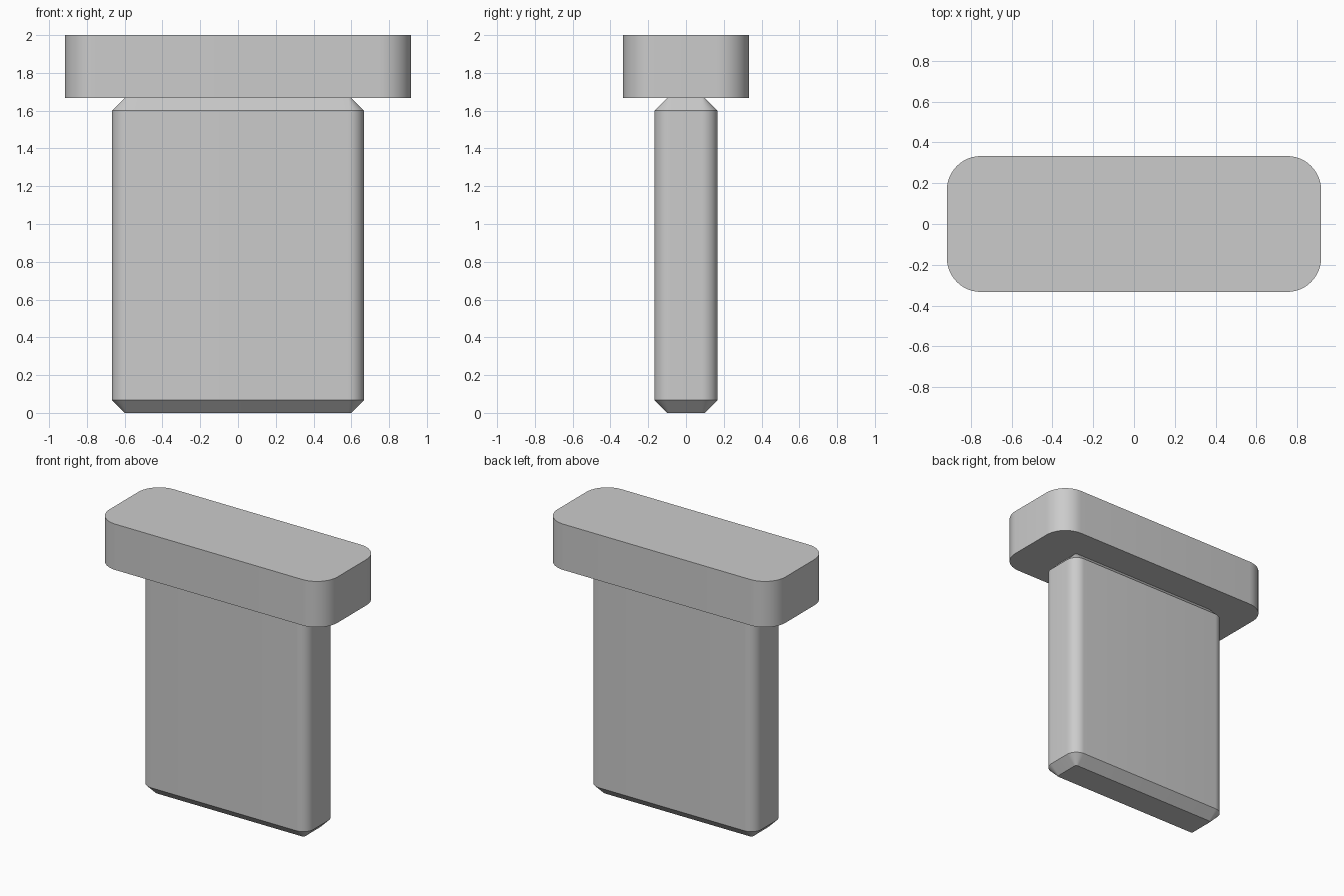
import bpy
import bmesh
import math

if "Cube" in bpy.data.objects:
    bpy.data.objects.remove(bpy.data.objects["Cube"])

grey = bpy.data.materials.new("plain grey")
grey.diffuse_color = (0.6, 0.6, 0.6, 1)
grey.use_nodes = True
grey.node_tree.nodes["Principled BSDF"].inputs["Base Color"].default_value = grey.diffuse_color


def outline(hx, hy, r, steps=12):
    """Rounded rectangle, counter-clockwise."""
    pts = []
    for k, (sx, sy) in enumerate([(1, 1), (-1, 1), (-1, -1), (1, -1)]):
        for i in range(steps + 1):
            a = math.radians(90) * (k + i / steps)
            pts.append((sx * (hx - r) + r * math.cos(a),
                        sy * (hy - r) + r * math.sin(a)))
    return pts


def rounded_block(name, hx, hy, r, levels):
    """Stack of rounded outlines; levels are (height, inset)."""
    bm = bmesh.new()
    rings = [[bm.verts.new((x, y, z)) for x, y in outline(hx - d, hy - d, r - d)]
             for z, d in levels]
    n = len(rings[0])
    for low, high in zip(rings, rings[1:]):
        for i in range(n):
            j = (i + 1) % n
            bm.faces.new((low[i], low[j], high[j], high[i]))
    bm.faces.new(rings[0][::-1])
    bm.faces.new(rings[-1])
    mesh = bpy.data.meshes.new(name)
    bm.to_mesh(mesh)
    bm.free()
    mesh.materials.append(grey)
    obj = bpy.data.objects.new(name, mesh)
    bpy.context.collection.objects.link(obj)
    bpy.ops.object.select_all(action='DESELECT')
    obj.select_set(True)
    bpy.context.view_layer.objects.active = obj
    bpy.ops.object.shade_smooth_by_angle(angle=math.radians(30))


# Flat blade with chamfered ends
C = 0.067
rounded_block("blade", 0.667, 0.167, 0.083,
              [(0, C), (C, 0), (1.667 - C, 0), (1.667, C)])

# Wide head on top
rounded_block("head", 0.917, 0.333, 0.167, [(1.667, 0), (2, 0)])
